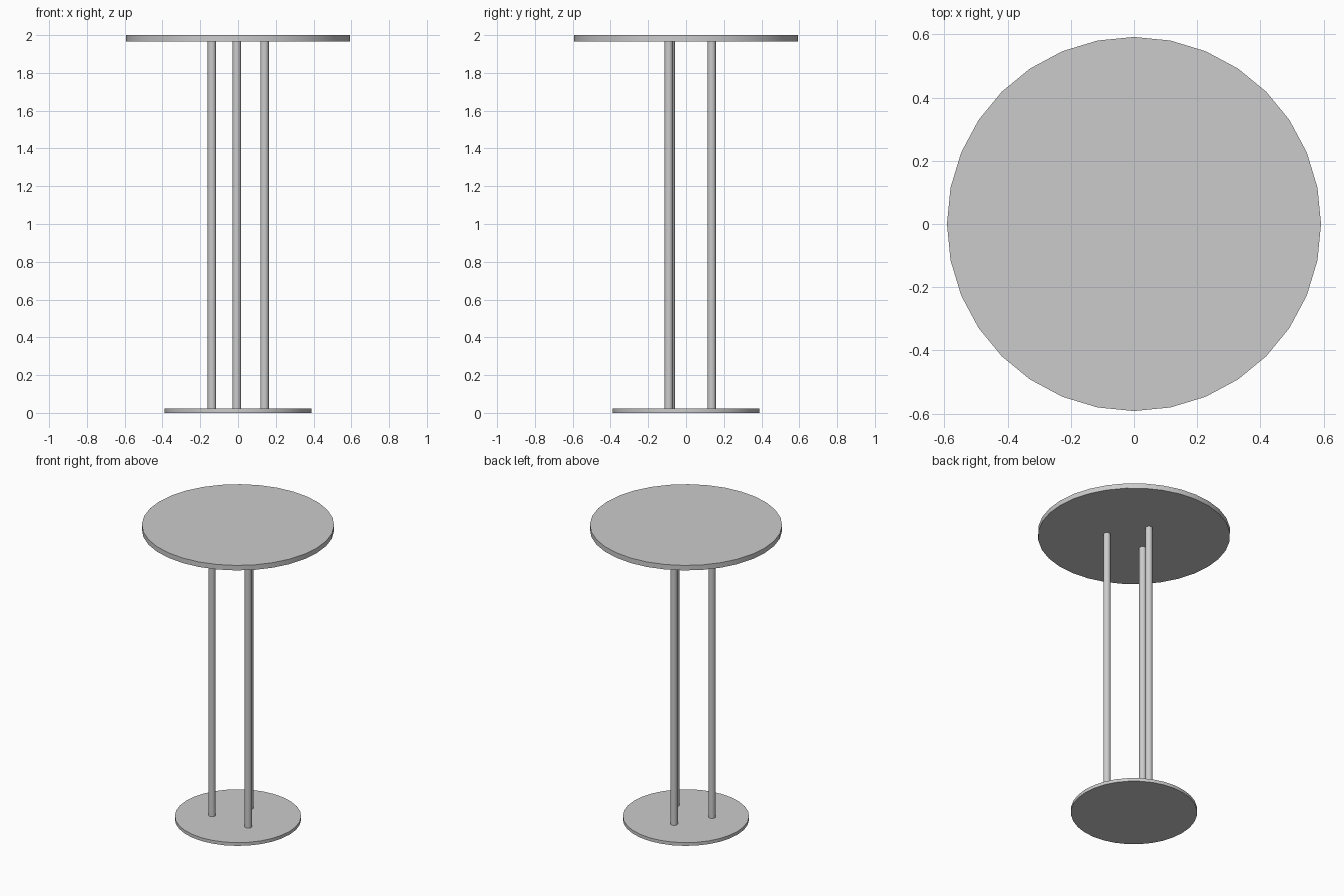
import bpy
import math

if "Cube" in bpy.data.objects:
    bpy.data.objects.remove(bpy.data.objects["Cube"])


def disc(name, radius, z0, z1, x=0.0, y=0.0, sides=32):
    """Upright capped cylinder from z0 to z1 with softly shaded sides."""
    bpy.ops.mesh.primitive_cylinder_add(
        vertices=sides, radius=radius, depth=z1 - z0,
        location=(x, y, (z0 + z1) / 2))
    ob = bpy.context.object
    ob.name = name
    bpy.ops.object.shade_smooth_by_angle(angle=math.radians(40))
    return ob


BASE_TOP = 0.022
TOP_UNDERSIDE = 1.966

# Round foot plate and round table top
disc("base_plate", 0.389, 0.0, BASE_TOP)
disc("table_top", 0.592, TOP_UNDERSIDE, 2.0)

# Three slim posts in a triangle
posts = {
    "right_post": (0.141, -0.091),
    "left_post": (-0.138, -0.081),
    "back_post": (-0.006, 0.136),
}
for name, (x, y) in posts.items():
    disc(name, 0.0225, BASE_TOP, TOP_UNDERSIDE, x, y)
